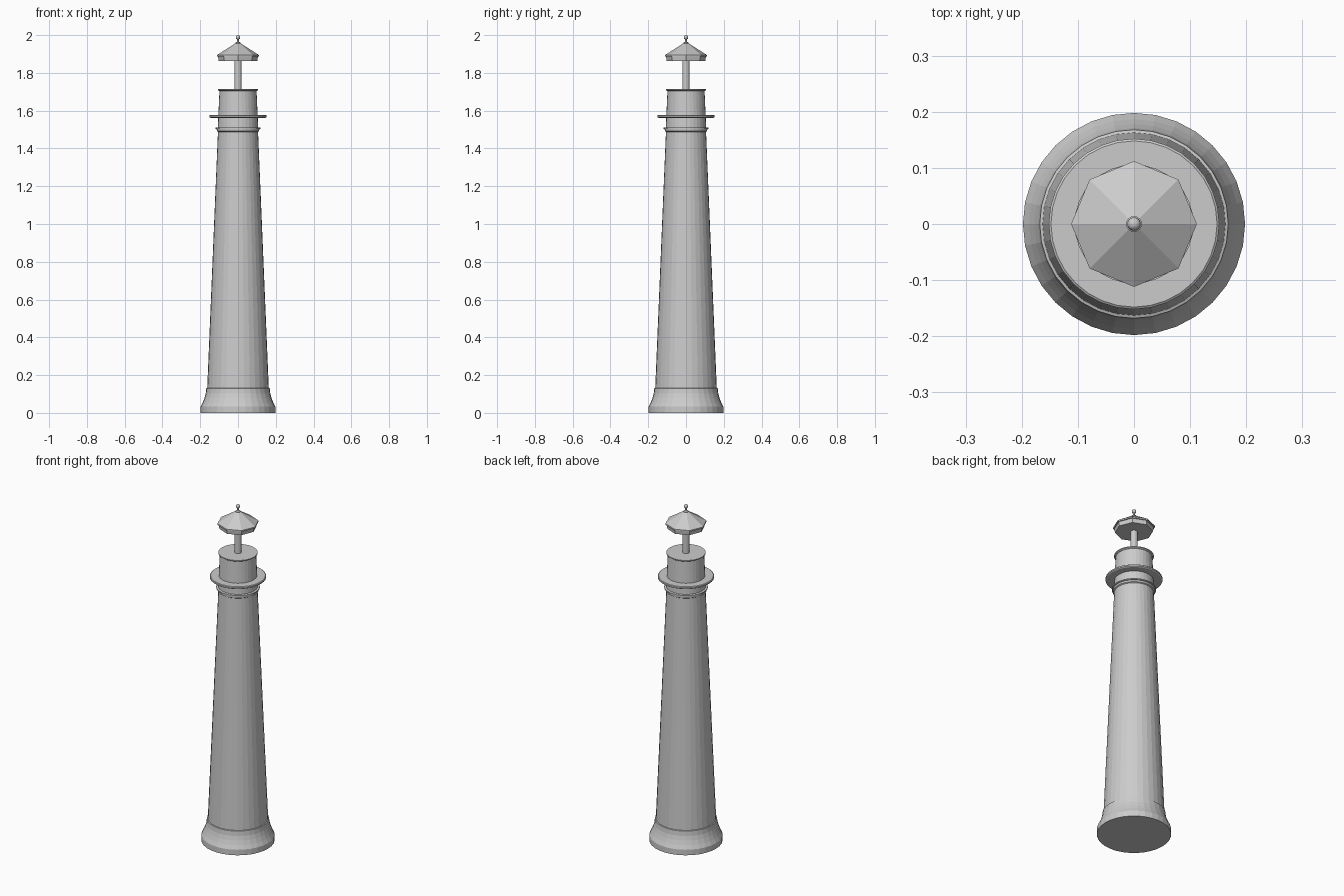
import bpy, bmesh, math

if "Cube" in bpy.data.objects:
    bpy.data.objects.remove(bpy.data.objects["Cube"])


def lathe(name, profile, sides=32):
    """Revolve (radius, z) points around z; the ends are closed with caps."""
    bm = bmesh.new()
    rings = []
    for r, z in profile:
        ring = []
        for i in range(sides):
            a = 2 * math.pi * i / sides
            ring.append(bm.verts.new((r * math.cos(a), r * math.sin(a), z)))
        rings.append(ring)
    for lo, hi in zip(rings, rings[1:]):
        for i in range(sides):
            j = (i + 1) % sides
            bm.faces.new((lo[i], lo[j], hi[j], hi[i]))
    bm.faces.new(rings[0][::-1])
    bm.faces.new(rings[-1])
    mesh = bpy.data.meshes.new(name)
    bm.to_mesh(mesh)
    bm.free()
    obj = bpy.data.objects.new(name, mesh)
    bpy.context.collection.objects.link(obj)
    return obj


# Flared foot with a thin lip at the top
lathe("base", [(0.198, 0), (0.198, 0.033), (0.187, 0.055), (0.178, 0.078),
               (0.171, 0.102), (0.168, 0.13), (0.163, 0.132)])

# Tapering shaft
lathe("tower", [(0.163, 0.13), (0.106, 1.492)])

# Moulding under the gallery
lathe("collar", [(0.106, 1.488), (0.112, 1.492), (0.113, 1.502),
                 (0.118, 1.504), (0.118, 1.51), (0.107, 1.512)])

# Walkway disc
lathe("gallery", [(0.146, 1.562), (0.152, 1.566), (0.152, 1.574), (0.148, 1.577)])

# Drum above the collar and its cap
lathe("drum", [(0.107, 1.508), (0.098, 1.71)])
lathe("drum_cap", [(0.099, 1.704), (0.106, 1.709), (0.106, 1.714)])

# Lamp post carrying the roof
lathe("lamp_post", [(0.019, 1.71), (0.019, 1.87)], 16)

# Eight-sided roof with a set-back rim below the eaves
lathe("roof_rim", [(0.102, 1.862), (0.106, 1.888)], 8)
lathe("roof", [(0.112, 1.886), (0.112, 1.894), (0.010, 1.959)], 8)

# Finial: small collar, stem and ball
lathe("finial_stem", [(0.014, 1.952), (0.014, 1.960), (0.006, 1.964), (0.005, 1.978)], 16)
bpy.ops.mesh.primitive_uv_sphere_add(segments=16, ring_count=8, radius=0.012,
                                     location=(0, 0, 1.988))
bpy.context.object.name = "finial_ball"
bpy.ops.object.shade_smooth_by_angle(angle=math.radians(40))
